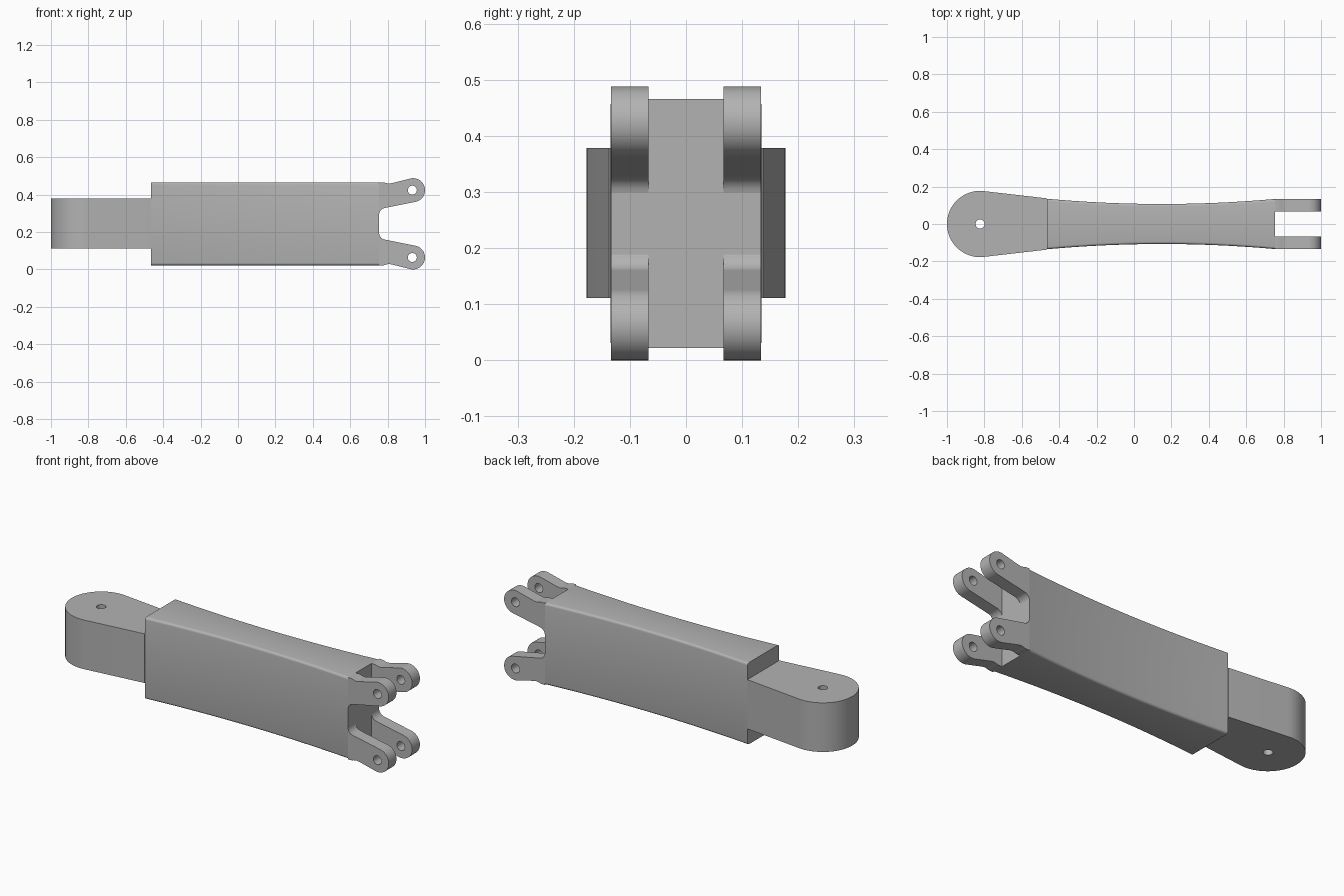
import bpy, bmesh, math

if "Cube" in bpy.data.objects:
    bpy.data.objects.remove(bpy.data.objects["Cube"], do_unlink=True)

MID_Z = 0.244       # height of the symmetry plane
BODY_HALF = 0.222   # half height of the body
BACK, FRONT = -0.465, 0.755   # body ends along x

metal = bpy.data.materials.new("plain grey metal")
metal.use_nodes = True
grey = (0.45, 0.45, 0.45, 1)
metal.diffuse_color = grey
metal.node_tree.nodes["Principled BSDF"].inputs["Base Color"].default_value = grey


def arc(cx, cy, r, start, end, steps):
    """Points on a circular arc, angles in degrees."""
    angles = [math.radians(start + (end - start) * i / steps) for i in range(steps + 1)]
    return [(cx + r * math.cos(a), cy + r * math.sin(a)) for a in angles]


def prism(name, outline, lo, hi, upright=True):
    """Extrude an outline along z (upright) or along y."""
    def place(a, b, h):
        return (a, b, h) if upright else (a, h, b)
    bm = bmesh.new()
    face = bm.faces.new([bm.verts.new(place(a, b, lo)) for a, b in outline])
    moved = bmesh.ops.extrude_face_region(bm, geom=[face])["geom"]
    shift = place(0, 0, hi - lo)
    bmesh.ops.translate(bm, vec=shift, verts=[v for v in moved if isinstance(v, bmesh.types.BMVert)])
    bmesh.ops.recalc_face_normals(bm, faces=bm.faces)
    mesh = bpy.data.meshes.new(name)
    bm.to_mesh(mesh)
    bm.free()
    obj = bpy.data.objects.new(name, mesh)
    bpy.context.collection.objects.link(obj)
    mesh.materials.append(metal)
    return obj


def activate(obj):
    bpy.ops.object.select_all(action='DESELECT')
    obj.select_set(True)
    bpy.context.view_layer.objects.active = obj


def drill(obj, cutter):
    """Cut a pin hole and discard the cutter."""
    cutter.hide_render = True
    mod = obj.modifiers.new("pin hole", 'BOOLEAN')
    mod.operation = 'DIFFERENCE'
    mod.solver = 'EXACT'
    mod.object = cutter
    activate(obj)
    bpy.ops.object.modifier_apply(modifier=mod.name)
    bpy.data.objects.remove(cutter, do_unlink=True)


def finish(obj):
    activate(obj)
    bpy.ops.object.shade_smooth_by_angle(angle=math.radians(30))


# Waisted body with gently curved sides
def half_width(x):
    return 0.107 + 0.0275 * ((x - 0.15) / 0.61) ** 2


steps = 28
xs = [BACK + (FRONT - BACK) * i / steps for i in range(steps + 1)]
side = [(x, min(half_width(x), 0.137)) for x in xs]
body = prism("body", side + [(x, -y) for x, y in reversed(side)],
             MID_Z - BODY_HALF, MID_Z + BODY_HALF)

# Round the long edges of the body
bm = bmesh.new()
bm.from_mesh(body.data)
long_edges = []
for e in bm.edges:
    a, b = (v.co for v in e.verts)
    if abs(a.x - b.x) > 0.001 and abs(a.z - b.z) < 0.001:
        long_edges.append(e)
bmesh.ops.bevel(bm, geom=long_edges, offset=0.013, segments=4, profile=0.5, affect='EDGES')
bm.to_mesh(body.data)
bm.free()
finish(body)

# Rounded knuckle with a vertical pin hole
PIN_X, PIN_R = -0.823, 0.177
tilt = 6
knuckle_outline = arc(PIN_X, 0, PIN_R, 90 - tilt, 270 + tilt, 40)
knuckle_outline += [(BACK, -0.137), (BACK, 0.137)]
knuckle = prism("knuckle", knuckle_outline, 0.111, 0.378)
drill(knuckle, prism("knuckle_cutter", arc(PIN_X, 0, 0.024, 0, 345, 23), 0, 0.5))
finish(knuckle)

# Four fork lugs, each with a cross pin hole
LUG_X, LUG_Z, LUG_R = 0.936, 0.18, 0.064    # z measured from the middle plane
lug_outline = [(FRONT, BODY_HALF), (FRONT, 0.056)]
lug_outline += arc(FRONT + 0.036, 0.049, 0.036, 170, 105, 6)     # inner fillet
lug_outline += arc(LUG_X, LUG_Z, LUG_R, -75, 105, 24)            # rounded tip
lug_outline += [(0.822, 0.2175), (0.812, 0.2155), (0.802, 0.2155), (0.79, 0.218), (0.778, BODY_HALF)]

for level, up in (("upper", 1), ("lower", -1)):
    for hand, s in (("left", 1), ("right", -1)):
        # the fork opens toward +x, so its sides are named by y
        label = "back" if s > 0 else "front"
        lo, hi = sorted((s * 0.067, s * 0.134))
        lug = prism(f"{level}_{label}_lug",
                    [(x, MID_Z + up * z) for x, z in lug_outline], lo, hi, upright=False)
        hole = arc(LUG_X - 0.004, MID_Z + up * LUG_Z, 0.024, 0, 345, 23)
        drill(lug, prism("lug_cutter", hole, -0.2, 0.2, upright=False))
        finish(lug)
